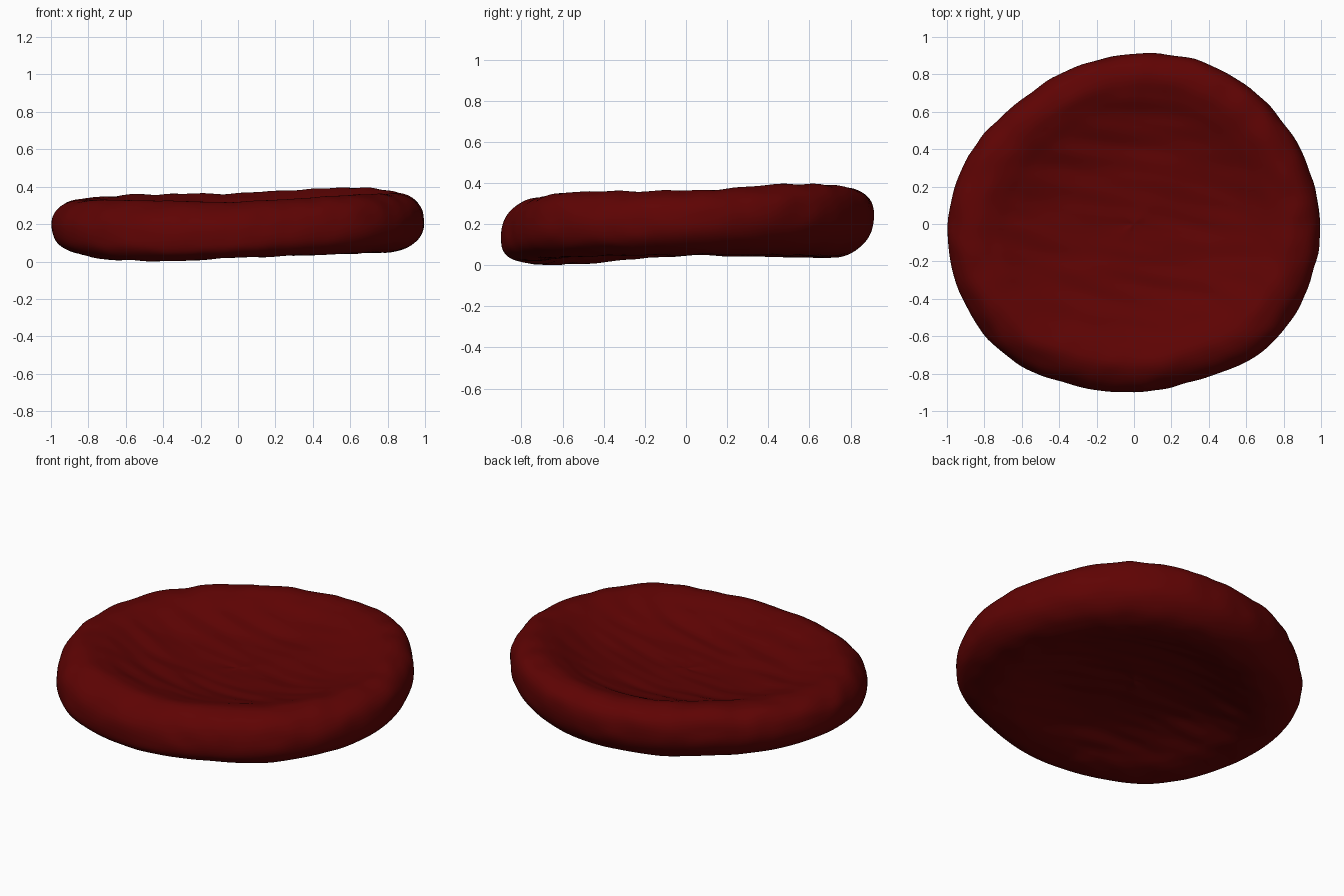
import bpy
import bmesh
import math
from mathutils import Vector, noise

if "Cube" in bpy.data.objects:
    bpy.data.objects.remove(bpy.data.objects["Cube"])

SEGMENTS, STEPS = 160, 6

# Outline radius and rim heights, at equal angles counterclockwise from +x
OUTLINE = [.995, .975, .96, .94, .91, .895, .9, .955,
           .995, 1.0, .985, .925, .90, .90, .965, .99]
RIM_MIDDLE = [.215, .23, .193, .193, .188, .163, .172, .21]
RIM_HALF = [.155, .17, .163, .16, .143, .163, .15, .157]

# Section from the top centre outwards and back to the bottom centre:
# (share of radius, share of rim half height)
UPPER = [(0, .2), (.15, .22), (.3, .28), (.43, .37), (.55, .51), (.66, .70),
         (.75, .89), (.83, 1), (.9, .93), (.955, .73), (.989, .42)]
LOWER = [(0, .3), (.15, .31), (.3, .37), (.43, .48), (.54, .64), (.64, .82),
         (.72, .95), (.8, 1), (.89, .91), (.953, .69), (.989, .39)]
SECTION = UPPER + [(1, 0)] + [(t, -h) for t, h in reversed(LOWER)]


def spline(a, b, c, d, f):
    return b + .5 * f * (c - a + f * (2 * a - 5 * b + 4 * c - d
                                      + f * (3 * (b - c) + d - a)))


def around(values, angle):
    """Smooth value of a closed list at an angle."""
    n = len(values)
    p = angle / math.tau * n
    i = int(p)
    return spline(*(values[(i + k) % n] for k in (-1, 0, 1, 2)), p - i)


def section_points():
    """Smooth open section from the top centre to the bottom centre."""
    pts = [(-SECTION[1][0], SECTION[1][1])] + SECTION
    pts.append((-SECTION[-2][0], SECTION[-2][1]))
    for i in range(len(SECTION) - 1):
        for s in range(STEPS):
            yield tuple(spline(*(p[axis] for p in pts[i:i + 4]), s / STEPS)
                        for axis in (0, 1))
    yield SECTION[-1]


def surface_point(angle, t, h):
    radius = around(OUTLINE, angle) * t
    x, y = radius * math.cos(angle), radius * math.sin(angle)
    middle = .195 + (around(RIM_MIDDLE, angle) - .195) * t * t
    # The edge sits higher at the back than at the front
    edge_lift = .042 * math.sin(angle) * t ** (9 if h > 0 else 7)
    z = middle + h * around(RIM_HALF, angle) + edge_lift
    # Fine wrinkles in the dishes, soft lumps on the rim
    side = 1 if h > 0 else -1
    dish = max(0, min(1, (.8 - t) * 5))
    z += .010 * dish * noise.noise(Vector((x * 3, y * 11 + x * 2, side * 5)))
    lump = .008 * noise.noise(Vector((x, y, z)) * 8) * (1 - dish)
    return Vector((x * (1 + lump), y * (1 + lump), z + lump))


# Dished disc body
bm = bmesh.new()
profile = list(section_points())
top = bm.verts.new(surface_point(0, *profile[0]))
bottom = bm.verts.new(surface_point(0, *profile[-1]))
rings = [[bm.verts.new(surface_point(math.tau * k / SEGMENTS, t, h))
          for k in range(SEGMENTS)] for t, h in profile[1:-1]]
for k in range(SEGMENTS):
    n = (k + 1) % SEGMENTS
    bm.faces.new((top, rings[0][k], rings[0][n]))
    bm.faces.new((bottom, rings[-1][n], rings[-1][k]))
    for upper, lower in zip(rings, rings[1:]):
        bm.faces.new((upper[k], lower[k], lower[n], upper[n]))
bmesh.ops.recalc_face_normals(bm, faces=bm.faces)

# Rest the disc on the ground
lowest = min(v.co.z for v in bm.verts)
bmesh.ops.translate(bm, verts=bm.verts, vec=(0, 0, -lowest))
for face in bm.faces:
    face.smooth = True

mesh = bpy.data.meshes.new("dished_disc")
bm.to_mesh(mesh)
bm.free()
body = bpy.data.objects.new("dished_disc", mesh)
bpy.context.collection.objects.link(body)

# Dark red skin
red = bpy.data.materials.new("dark red")
red.use_nodes = True
colour = (.114, .001, .001, 1)
red.diffuse_color = colour
red.node_tree.nodes["Principled BSDF"].inputs["Base Color"].default_value = colour
mesh.materials.append(red)
